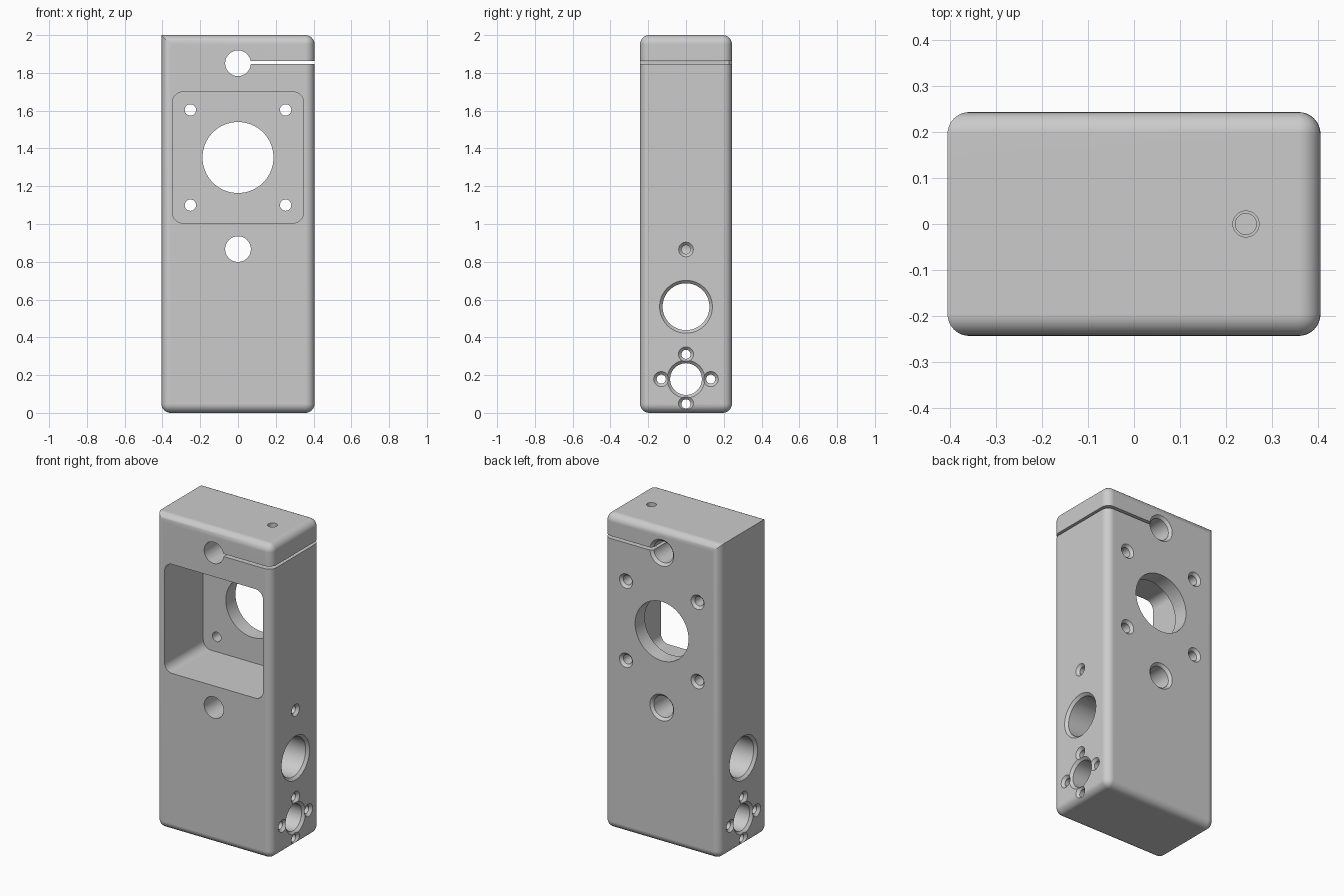
import bpy, bmesh
from math import radians, pi
from mathutils import Matrix, Vector

cube = bpy.data.objects.get("Cube")
if cube:
    bpy.data.objects.remove(cube, do_unlink=True)

W, D, H = 0.405, 0.243, 2.0     # half width, half depth, height
FILLET = 0.048
CHAMFER = 0.016
OUT = 0.05                      # cutter overshoot

grey = bpy.data.materials.new("plain grey")
grey.use_nodes = True
grey.diffuse_color = (0.6, 0.6, 0.6, 1)
grey.node_tree.nodes["Principled BSDF"].inputs["Base Color"].default_value = (0.6, 0.6, 0.6, 1)


def make_object(name, bm):
    bmesh.ops.recalc_face_normals(bm, faces=bm.faces)
    mesh = bpy.data.meshes.new(name)
    bm.to_mesh(mesh)
    bm.free()
    mesh.materials.append(grey)
    ob = bpy.data.objects.new(name, mesh)
    bpy.context.collection.objects.link(ob)
    return ob


def box(lo, hi):
    bm = bmesh.new()
    lo, hi = Vector(lo), Vector(hi)
    size = hi - lo
    bmesh.ops.create_cube(bm, size=1,
                          matrix=Matrix.Translation((lo + hi) / 2) @ Matrix.Diagonal((*size, 1)))
    return bm


def fillet(bm, edges, radius):
    bmesh.ops.bevel(bm, geom=edges, offset=radius, segments=8,
                    profile=0.5, affect='EDGES', clamp_overlap=True)


def cut(cutter):
    """Subtract a cutter from the body, then discard it."""
    cutter.hide_render = True
    mod = body.modifiers.new("cut", 'BOOLEAN')
    mod.operation = 'DIFFERENCE'
    mod.solver = 'EXACT'
    mod.object = cutter
    bpy.ops.object.modifier_apply(modifier=mod.name)
    bpy.data.objects.remove(cutter, do_unlink=True)


def bore(axis, centre, rings, sides=48):
    """Cut a turned hole; rings are (position along axis, radius)."""
    turn = {'X': Matrix.Rotation(pi / 2, 4, 'Y'),
            'Y': Matrix.Rotation(-pi / 2, 4, 'X'),
            'Z': Matrix.Identity(4)}[axis]
    bm = bmesh.new()
    loops = []
    for t, r in rings:
        made = bmesh.ops.create_circle(
            bm, segments=sides, radius=r,
            matrix=Matrix.Translation(centre) @ turn @ Matrix.Translation((0, 0, t)))
        loops.append(made["verts"])
    for a, b in zip(loops, loops[1:]):
        for i in range(sides):
            j = (i + 1) % sides
            bm.faces.new((a[i], a[j], b[j], b[i]))
    bm.faces.new(loops[0])
    bm.faces.new(loops[-1])
    cut(make_object("hole_cutter", bm))


def flare(t, r):
    """Chamfered mouth ending at the surface position t."""
    return [(t - CHAMFER, r), (t, r + CHAMFER), (t + OUT, r + CHAMFER)]


def cross_bore(y, z, r):
    """Hole through both sides, chamfered at both mouths."""
    end = flare(W, r)
    bore('X', (0, y, z), [(-t, q) for t, q in reversed(end)] + end)


def back_bore(x, z, r):
    """Hole from front to back, chamfered at the back."""
    bore('Y', (x, 0, z), [(-D - OUT, r)] + flare(D, r))


# Block: every edge filleted except the top edge on the right side
bm = box((-W, -D, 0), (W, D, H))
rounded = [e for e in bm.edges
           if not all(v.co.x < 0 and v.co.z > H / 2 for v in e.verts)]
fillet(bm, rounded, FILLET)
body = make_object("clamp_block", bm)
bpy.context.view_layer.objects.active = body
body.select_set(True)

# Square motor pocket in the front
MOTOR_Z = 1.352
bm = box((-0.347, -D - OUT, MOTOR_Z - 0.347), (0.347, 0.146, MOTOR_Z + 0.347))
fillet(bm, [e for e in bm.edges
            if abs(e.verts[0].co.y - e.verts[1].co.y) > 0.1], 0.055)
cut(make_object("pocket_cutter", bm))

# Motor boss opening and its four screw holes
bore('Y', (0, 0, MOTOR_Z), [(0, 0.188), (D + OUT, 0.188)], 64)
for sx in (-1, 1):
    for sz in (-1, 1):
        back_bore(sx * 0.252, MOTOR_Z + sz * 0.252, 0.03)

# Rod holes
for z in (1.851, 0.867):
    back_bore(0, z, 0.068)

# Clamp slit with its screw hole, clearance above and thread below
cut(make_object("slit_cutter", box((0.03, -D - OUT, 1.846), (W + OUT, D + OUT, 1.863))))
bore('Z', (0.243, 0, 0),
     [(1.72, 0.0227), (1.855, 0.0227), (1.8551, 0.0283), (H + OUT, 0.0283)], 32)

# Set screw hole into the lower rod hole
bore('X', (0, 0, 0.865), [(0, 0.023)] + flare(W, 0.023), 32)

# Bearing hole and nut hole with its ring of screws
cross_bore(0, 0.562, 0.124)
NUT_Z = 0.179
cross_bore(0, NUT_Z, 0.084)
for dy, dz in ((1, 0), (-1, 0), (0, 1), (0, -1)):
    cross_bore(dy * 0.131, NUT_Z + dz * 0.131, 0.024)

# Smooth curved walls, crisp flat faces
bpy.ops.object.shade_smooth_by_angle(angle=radians(30))
weighted = body.modifiers.new("weighted normals", 'WEIGHTED_NORMAL')
weighted.keep_sharp = True
